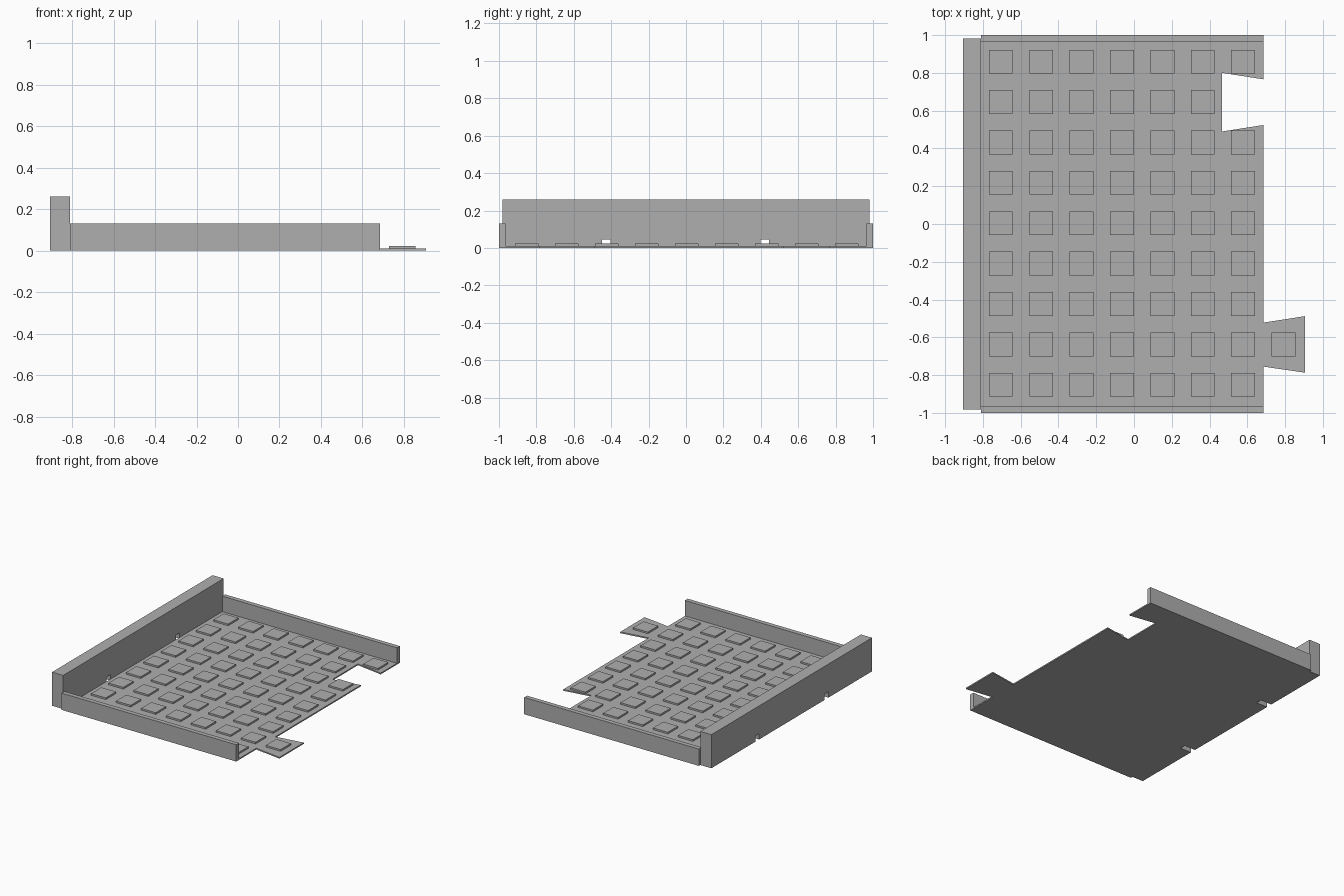
import bpy
import bmesh

cube = bpy.data.objects.get("Cube")
if cube:
    bpy.data.objects.remove(cube, do_unlink=True)

grey = bpy.data.materials.new("plain grey")
grey.use_nodes = True
colour = (0.43, 0.43, 0.43, 1)
grey.diffuse_color = colour
grey.node_tree.nodes["Principled BSDF"].inputs["Base Color"].default_value = colour


def add_prism(bm, outline, low, high, axis="z"):
    """Extrude an outline along z (outline is x, y) or x (outline is y, z)."""
    place = (lambda p, d: (p[0], p[1], d)) if axis == "z" else (lambda p, d: (d, p[0], p[1]))
    face = bm.faces.new([bm.verts.new(place(p, low)) for p in outline])
    moved = bmesh.ops.extrude_face_region(bm, geom=[face], use_keep_orig=True)
    verts = [g for g in moved["geom"] if isinstance(g, bmesh.types.BMVert)]
    shift = (0, 0, high - low) if axis == "z" else (high - low, 0, 0)
    bmesh.ops.translate(bm, verts=verts, vec=shift)


def rectangle(x0, x1, y0, y1):
    return [(x0, y0), (x1, y0), (x1, y1), (x0, y1)]


def finish(name, bm):
    bmesh.ops.recalc_face_normals(bm, faces=bm.faces)
    mesh = bpy.data.meshes.new(name)
    bm.to_mesh(mesh)
    bm.free()
    mesh.materials.append(grey)
    obj = bpy.data.objects.new(name, mesh)
    bpy.context.scene.collection.objects.link(obj)
    return obj


BACK, FRONT, TIP, RAIL = -0.81, 0.685, 0.905, 0.965
FLOOR = 0.01

# Floor plate with a dovetail tab and a matching dovetail slot
bm = bmesh.new()
add_prism(bm, [
    (BACK, -RAIL), (FRONT, -RAIL),
    (FRONT, -0.755), (TIP, -0.787), (TIP, -0.488), (FRONT, -0.522),
    (FRONT, 0.524), (0.467, 0.49), (0.467, 0.80), (FRONT, 0.766),
    (FRONT, RAIL), (BACK, RAIL)], 0, FLOOR)
finish("floor_plate", bm)

# Grid of raised square tiles: one left out at the slot, one added on the tab
PITCH, HALF = 0.2138, 0.063
bm = bmesh.new()
for col in range(8):
    for row in range(9):
        in_slot = col == 6 and row == 7
        off_floor = col == 7 and row != 1
        if in_slot or off_floor:
            continue
        x = -0.705 + col * PITCH
        y = -0.851 + row * PITCH
        add_prism(bm, rectangle(x - HALF, x + HALF, y - HALF, y + HALF), FLOOR, 0.023)
finish("floor_tiles", bm)

# Low side rails
for name, side in (("left_rail", 1), ("right_rail", -1)):
    y0, y1 = sorted((side * RAIL, side))
    bm = bmesh.new()
    add_prism(bm, rectangle(BACK, FRONT, y0, y1), 0, 0.13)
    finish(name, bm)

# Tall end wall with two small openings along its foot
END, TOP, HOLE = 0.982, 0.26, 0.045
outline = [(END, TOP), (-END, TOP), (-END, 0)]
for centre in (-0.426, 0.42):
    a, b = centre - 0.023, centre + 0.023
    outline += [(a, 0), (a, HOLE), (b, HOLE), (b, 0)]
outline.append((END, 0))
bm = bmesh.new()
add_prism(bm, outline, -0.905, BACK, "x")
finish("end_wall", bm)
